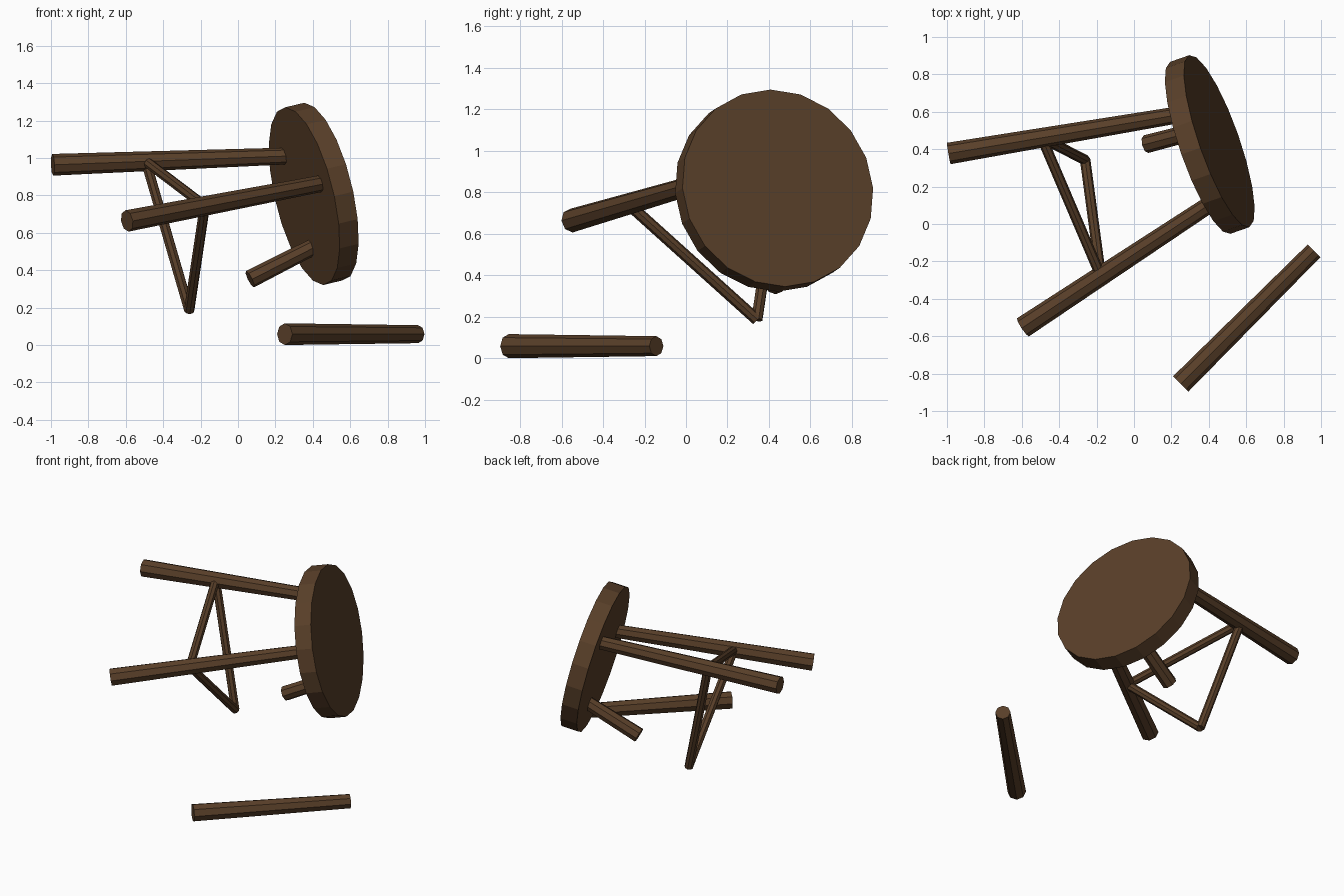
import bpy, bmesh
from mathutils import Vector, Matrix

if "Cube" in bpy.data.objects:
    bpy.data.objects.remove(bpy.data.objects["Cube"])

wood = bpy.data.materials.new("dark_wood")
wood.diffuse_color = (0.1, 0.05, 0.022, 1)
wood.use_nodes = True
wood.node_tree.nodes["Principled BSDF"].inputs["Base Color"].default_value = wood.diffuse_color


def rod(name, a, b, ra, rb, sides=8):
    """Tapered flat-shaded rod from point a to point b."""
    a, b = Vector(a), Vector(b)
    d = b - a
    bm = bmesh.new()
    bmesh.ops.create_cone(bm, cap_ends=True, segments=sides,
                          radius1=ra, radius2=rb, depth=d.length)
    rot = d.to_track_quat('Z', 'Y').to_matrix().to_4x4()
    bm.transform(Matrix.Translation((a + b) / 2) @ rot)
    mesh = bpy.data.meshes.new(name)
    bm.to_mesh(mesh)
    bm.free()
    mesh.materials.append(wood)
    obj = bpy.data.objects.new(name, mesh)
    bpy.context.collection.objects.link(obj)
    return obj


# Tipped seat frame: n points out of the sitting face
n = Vector((0.921, 0.322, 0.22)).normalized()
center = Vector((0.405, 0.425, 0.808))
thick = 0.11
under = center - n * thick / 2
rod("seat", under, center + n * thick / 2, 0.487, 0.487, 20)

# Three splayed legs, the lowest one snapped to a stub
out = Vector((0.102, 0.345, -0.933))
out = (out - n * out.dot(n)).normalized()
side = n.cross(out)
radials = [out, -0.5 * out + 0.866 * side, -0.5 * out - 0.866 * side]
names = ["broken_leg_stub", "leg_a", "leg_b"]
joints = []
for name, e, length in zip(names, radials, (0.37, 1.25, 1.25)):
    d = -0.969 * n + 0.247 * e
    top = under + e * 0.30
    r_end = 0.045 + 0.013 * length / 1.25
    rod(name, top - d * 0.06, top + d * length, 0.0445, r_end)
    joints.append(top + d * 0.745)

# Stretchers joining the legs in a triangle
for i in range(3):
    rod(f"stretcher_{i + 1}", joints[i], joints[(i + 1) % 3], 0.028, 0.028)

# Snapped-off leg lying on the ground
rod("fallen_leg", (0.25, -0.855, 0.058), (0.963, -0.143, 0.058), 0.058, 0.048)
